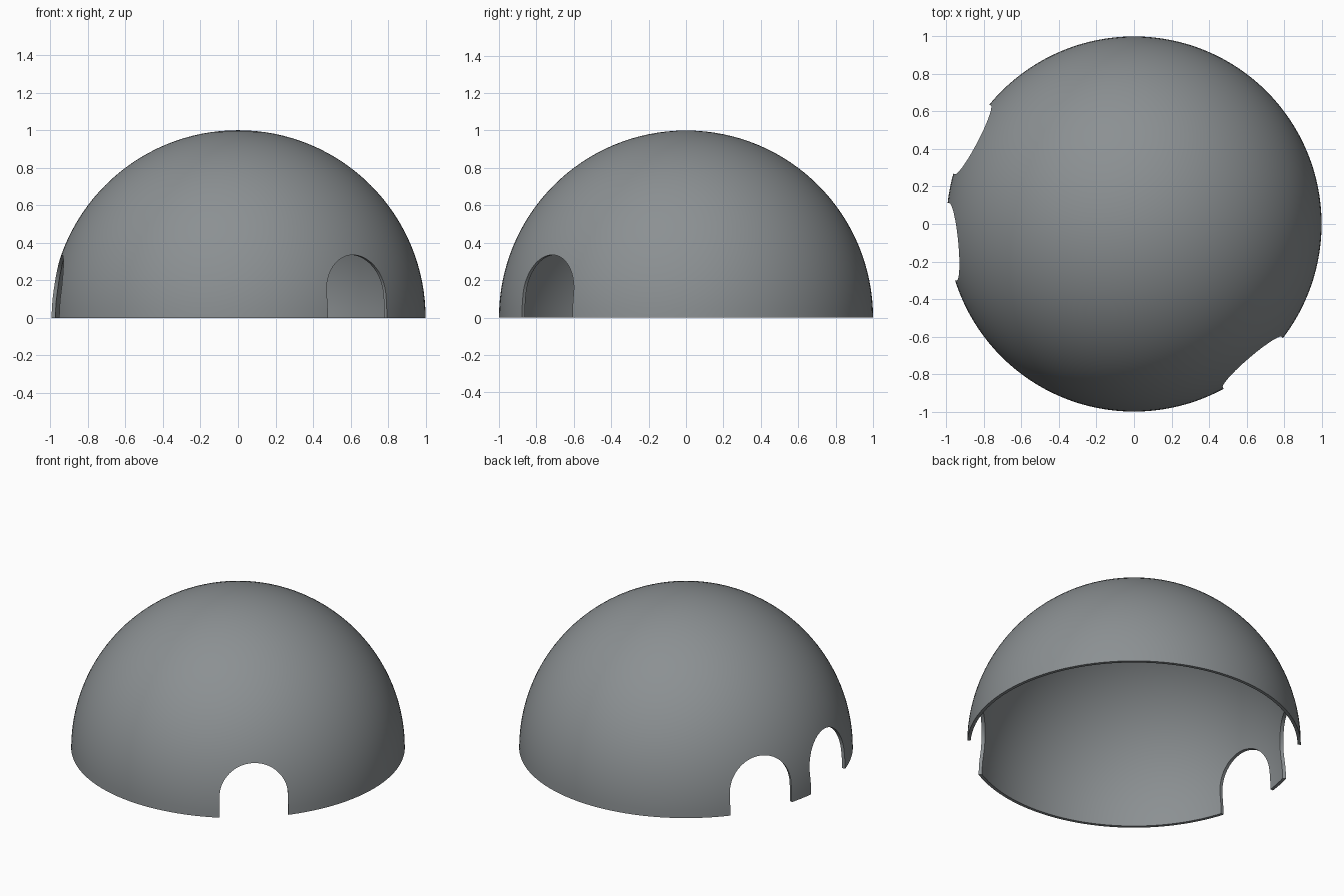
import bpy, bmesh, math
from mathutils import Matrix

if "Cube" in bpy.data.objects:
    bpy.data.objects.remove(bpy.data.objects["Cube"])

OUTER, WALL = 1.0, 0.02
DOOR_HALF, DOOR_TOP = 0.207, 0.335

grey = bpy.data.materials.new("slate grey")
grey.diffuse_color = (0.26, 0.28, 0.29, 1)
grey.use_nodes = True
grey.node_tree.nodes["Principled BSDF"].inputs["Base Color"].default_value = grey.diffuse_color


def finish(bm, name):
    bmesh.ops.remove_doubles(bm, verts=bm.verts, dist=1e-5)
    bmesh.ops.recalc_face_normals(bm, faces=bm.faces)
    mesh = bpy.data.meshes.new(name)
    bm.to_mesh(mesh)
    bm.free()
    obj = bpy.data.objects.new(name, mesh)
    bpy.context.collection.objects.link(obj)
    mesh.materials.append(grey)
    return obj


# Thin hemispherical shell: outer arc, bottom rim, inner arc, spun around z
def arc(radius, steps=32):
    return [(radius * math.sin(a), 0, radius * math.cos(a))
            for a in (math.pi / 2 * i / steps for i in range(steps + 1))]


bm = bmesh.new()
verts = [bm.verts.new(p) for p in arc(OUTER) + arc(OUTER - WALL)[::-1]]
edges = [bm.edges.new(pair) for pair in zip(verts, verts[1:])]
bmesh.ops.spin(bm, geom=verts + edges, cent=(0, 0, 0), axis=(0, 0, 1),
               angle=math.tau, steps=128, use_merge=True)
dome = finish(bm, "dome_shell")


# Round-topped doorway cutter, pointing outward at the given angle
def door_cutter(name, degrees):
    spring = DOOR_TOP - DOOR_HALF
    profile = [(DOOR_HALF, -0.1), (DOOR_HALF, spring)]
    profile += [(DOOR_HALF * math.cos(a), spring + DOOR_HALF * math.sin(a))
                for a in (math.pi * i / 32 for i in range(1, 32))]
    profile += [(-DOOR_HALF, spring), (-DOOR_HALF, -0.1)]
    bm = bmesh.new()
    face = bm.faces.new([bm.verts.new((0.6, y, z)) for y, z in profile])
    new = bmesh.ops.extrude_face_region(bm, geom=[face])["geom"]
    bmesh.ops.translate(bm, vec=(0.6, 0, 0),
                        verts=[g for g in new if isinstance(g, bmesh.types.BMVert)])
    bm.transform(Matrix.Rotation(math.radians(degrees), 4, "Z"))
    obj = finish(bm, name)
    obj.hide_render = True
    return obj


# Three doorways
cutters = [door_cutter(f"doorway_cutter_{i}", d)
           for i, d in enumerate((-49.4, 152.4, 185.6))]
bpy.context.view_layer.objects.active = dome
dome.select_set(True)
for cutter in cutters:
    mod = dome.modifiers.new("doorway", "BOOLEAN")
    mod.operation, mod.solver, mod.object = "DIFFERENCE", "EXACT", cutter
    bpy.ops.object.modifier_apply(modifier=mod.name)
    bpy.data.objects.remove(cutter)

bpy.ops.object.shade_smooth_by_angle(angle=math.radians(30))
